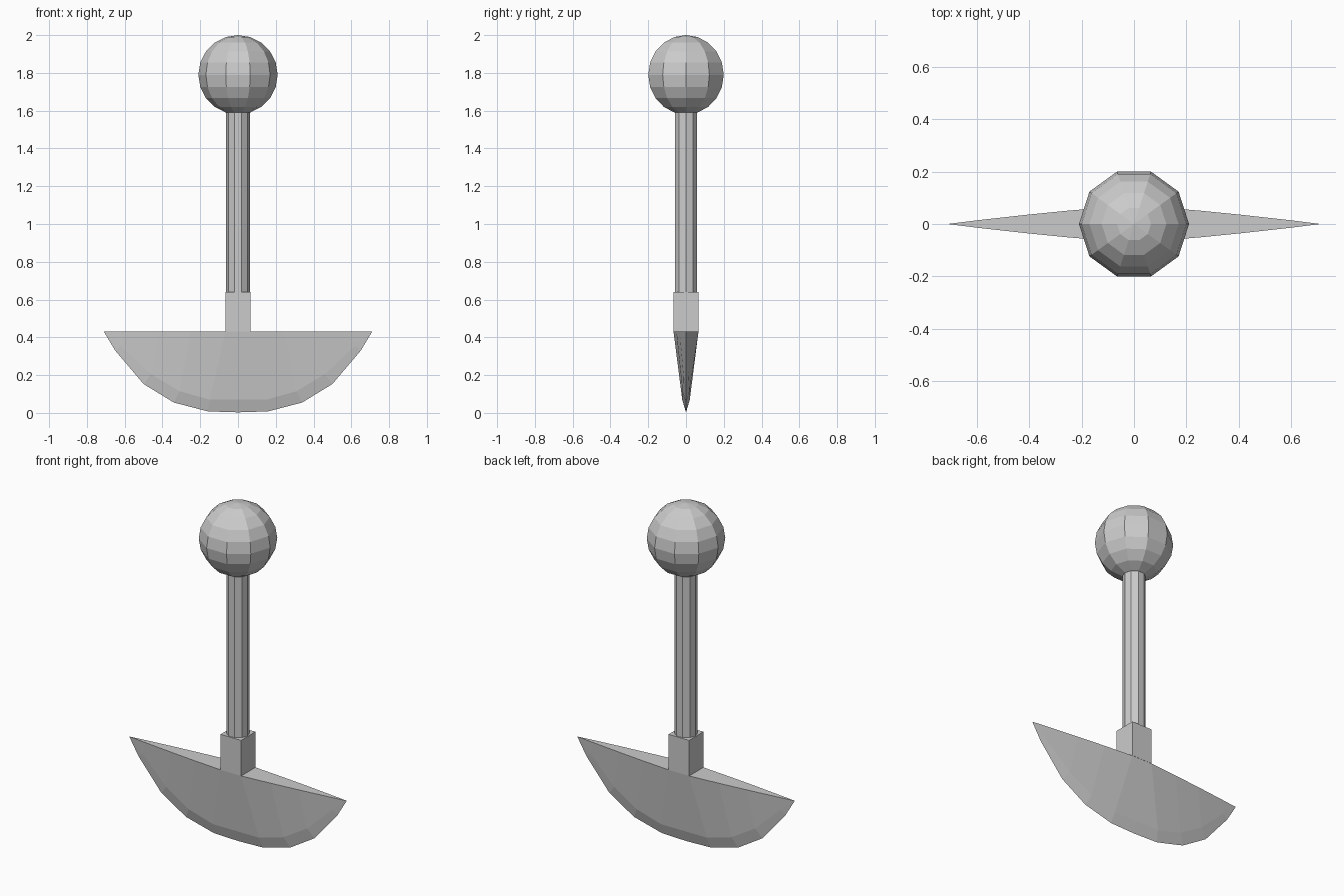
import bpy, bmesh
from math import sin, cos, pi

if "Cube" in bpy.data.objects:
    bpy.data.objects.remove(bpy.data.objects["Cube"])

SIDES = 10


def finish(name, bm):
    bmesh.ops.remove_doubles(bm, verts=bm.verts, dist=1e-5)
    bmesh.ops.recalc_face_normals(bm, faces=bm.faces)
    mesh = bpy.data.meshes.new(name)
    bm.to_mesh(mesh)
    bm.free()
    obj = bpy.data.objects.new(name, mesh)
    bpy.context.collection.objects.link(obj)
    return obj


def lathe(name, profile):
    """Ten-sided turned part; first and last profile points lie on the axis."""
    bm = bmesh.new()
    rings = [[bm.verts.new((r * cos(2 * pi * i / SIDES), r * sin(2 * pi * i / SIDES), z))
              for i in range(SIDES)] for r, z in profile[1:-1]]
    for a, b in zip(rings, rings[1:]):
        for i in range(SIDES):
            j = (i + 1) % SIDES
            bm.faces.new((a[i], a[j], b[j], b[i]))
    for ring, (_, z) in ((rings[0], profile[0]), (rings[-1], profile[-1])):
        tip = bm.verts.new((0, 0, z))
        for i in range(SIDES):
            bm.faces.new((ring[i], ring[(i + 1) % SIDES], tip))
    return finish(name, bm)


# Round knob at the top
R, ZC = 0.21, 1.79
lathe("knob", [(R * sin(pi * k / 10), ZC - R * cos(pi * k / 10)) for k in range(11)])

# Shaft
lathe("shaft", [(0, 0.63), (0.0625, 0.63), (0.0625, 1.6), (0, 1.6)])

# Square socket between shaft and blade
bm = bmesh.new()
bmesh.ops.create_cube(bm, size=1)
for v in bm.verts:
    v.co = (v.co.x * 0.134, v.co.y * 0.134, 0.535 + v.co.z * 0.21)
finish("socket", bm)

# Crescent blade: stations from the middle to the tip, each with
# top rim (x, y), bevel line (x, y, z) and cutting edge (x, z)
TOP = 0.43
half = [
    ((0.067, 0.066), (0.15, 0.020, 0.07), (0.16, 0.008)),
    ((0.25, 0.051), (0.31, 0.018, 0.115), (0.34, 0.055)),
    ((0.42, 0.034), (0.46, 0.014, 0.205), (0.50, 0.153)),
    ((0.59, 0.015), (0.62, 0.006, 0.355), (0.65, 0.33)),
]


def station(bm, s, sx):
    (tx, ty), (mx, my, mz), (ex, ez) = s
    loop = [(tx, ty, TOP), (mx, my, mz), (ex, 0, ez), (mx, -my, mz), (tx, -ty, TOP)]
    return [bm.verts.new((sx * x, y, z)) for x, y, z in loop]


bm = bmesh.new()
loops = [station(bm, s, -1) for s in reversed(half)]
loops.append(station(bm, ((0, 0.066), (0, 0.020, 0.07), (0, 0.003)), 1))
loops += [station(bm, s, 1) for s in half]
for a, b in zip(loops, loops[1:]):
    for i in range(5):
        j = (i + 1) % 5
        bm.faces.new((a[i], a[j], b[j], b[i]))
for loop, x in ((loops[0], -0.71), (loops[-1], 0.71)):
    tip = bm.verts.new((x, 0, TOP))
    for i in range(5):
        bm.faces.new((loop[i], loop[(i + 1) % 5], tip))
finish("blade", bm)
